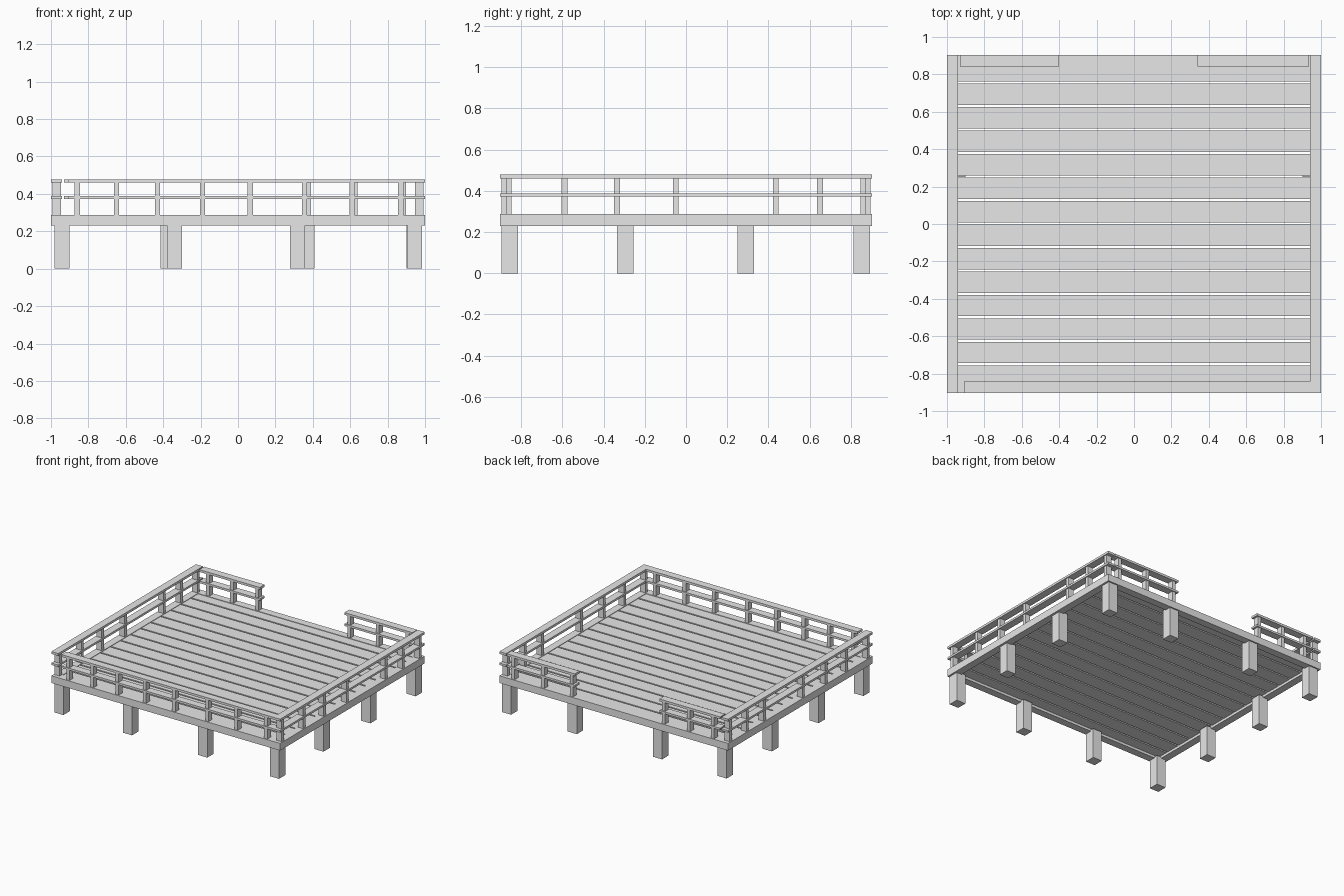
import bpy

cube = bpy.data.objects.get("Cube")
if cube:
    bpy.data.objects.remove(cube, do_unlink=True)

grey = bpy.data.materials.new("weathered_grey")
grey.use_nodes = True
colour = (0.8, 0.8, 0.8, 1)
grey.diffuse_color = colour
grey.node_tree.nodes["Principled BSDF"].inputs["Base Color"].default_value = colour


def box(name, x, y, z):
    """Axis-aligned box from (min, max) ranges."""
    bpy.ops.mesh.primitive_cube_add(size=1, location=[sum(r) / 2 for r in (x, y, z)])
    ob = bpy.context.object
    ob.name = name
    ob.scale = [r[1] - r[0] for r in (x, y, z)]
    bpy.ops.object.transform_apply(location=False, rotation=False, scale=True)
    ob.data.materials.append(grey)
    return ob


def around(centre, width):
    return (centre - width / 2, centre + width / 2)


W, D = 1.0, 0.903          # half width and half depth
BEAM = 0.06                # beam and rail width
BEAM_Z = (0.23, 0.287)
POST_Z = (0.28, 0.465)
RAILS = {"top_rail": (0.46, 0.478), "middle_rail": (0.372, 0.388)}
FRONT_Y = -D + BEAM / 2
BACK_Y = D - BEAM / 2

# Outer frame
for side, s in (("left", 1), ("right", -1)):
    box(f"{side}_beam", around(s * (W - BEAM / 2), BEAM), (-D, D), BEAM_Z)
for side, y in (("front", FRONT_Y), ("back", BACK_Y)):
    box(f"{side}_beam", (BEAM - W, W - BEAM), around(y, BEAM), BEAM_Z)

# Deck planks, separated by narrow gaps
pitch, gap = 0.1256, 0.012
for i in range(14):
    low = -0.876 + i * pitch
    box("deck_plank", (BEAM - W, W - BEAM),
        (max(low + gap / 2, BEAM - D), min(low + pitch - gap / 2, D - BEAM)),
        (0.25, 0.283))

# Legs around the edge
LEG, LEG_Z = 0.08, (0, 0.24)
for name, y, inner in (("front_leg", -0.855, (-0.34, 0.318)),
                       ("back_leg", 0.852, (-0.375, 0.37))):
    for x in (-0.94, *inner, 0.945):
        box(name, around(x, LEG), around(y, LEG), LEG_Z)
for s in (-1, 1):
    for y in (-0.295, 0.29):
        box("side_leg", around(s * 0.942, LEG), around(y, LEG), LEG_Z)

# Railings: front, two back sections, and both sides
POST, POST_DEPTH = 0.028, 0.045
front_posts = (-0.86, -0.65, -0.43, -0.19, 0.065, 0.355, 0.61, 0.87)
for part, y, x_range, posts in (
        ("front", FRONT_Y, (-0.91, 0.94), front_posts),
        ("back_right", BACK_Y, (-0.93, -0.40), front_posts[:3]),
        ("back_left", BACK_Y, (0.34, 0.935), (0.375, 0.625, 0.885))):
    for rail, z in RAILS.items():
        box(f"{part}_{rail}", x_range, around(y, BEAM), z)
    for x in posts:
        box(f"{part}_post", around(x, POST), around(y, POST_DEPTH), POST_Z)

for side, s in (("left", 1), ("right", -1)):
    x = s * (W - BEAM / 2)
    for rail, z in RAILS.items():
        box(f"{side}_{rail}", around(x, BEAM), (-D, D), z)
    for y in (-0.86, -0.59, -0.335, -0.05, 0.435, 0.65, 0.86):
        box(f"{side}_post", around(x, POST_DEPTH), around(y, POST), POST_Z)
